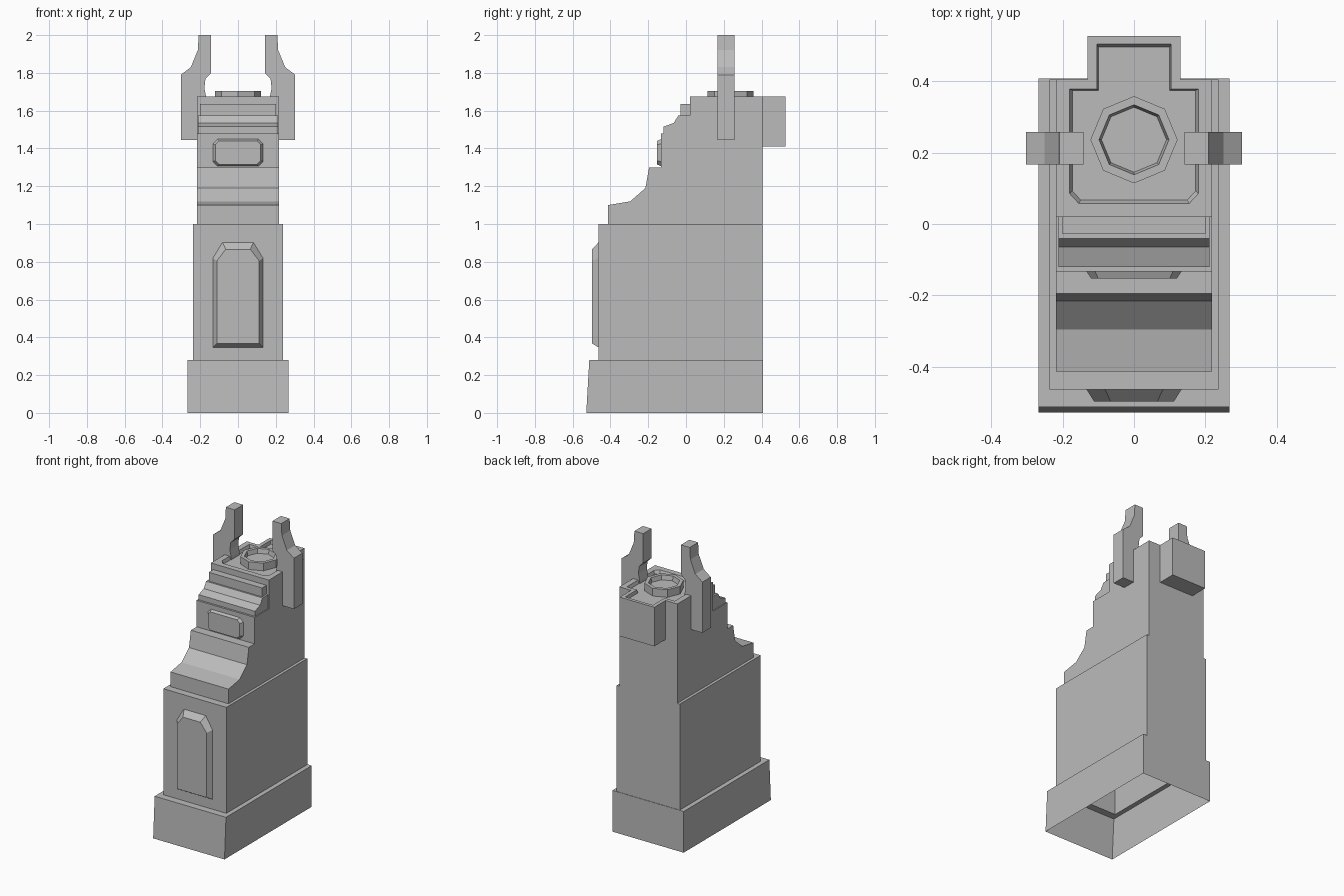
import bpy, bmesh, math

cube = bpy.data.objects.get("Cube")
if cube:
    bpy.data.objects.remove(cube, do_unlink=True)

stone = bpy.data.materials.new("grey_stone")
stone.use_nodes = True
GREY = (0.5, 0.5, 0.5, 1)
stone.diffuse_color = GREY
stone.node_tree.nodes["Principled BSDF"].inputs["Base Color"].default_value = GREY


def loft(name, loops, bottom=True):
    """Skin a stack of matching outlines and cap the ends."""
    bm = bmesh.new()
    rings = [[bm.verts.new(p) for p in loop] for loop in loops]
    for a, b in zip(rings, rings[1:]):
        for i in range(len(a)):
            j = (i + 1) % len(a)
            bm.faces.new((a[i], a[j], b[j], b[i]))
    if bottom:
        bm.faces.new(rings[0][::-1])
    bm.faces.new(rings[-1])
    bmesh.ops.recalc_face_normals(bm, faces=bm.faces)
    mesh = bpy.data.meshes.new(name)
    bm.to_mesh(mesh)
    bm.free()
    mesh.materials.append(stone)
    obj = bpy.data.objects.new(name, mesh)
    bpy.context.collection.objects.link(obj)
    return obj


def rect(x, front, back, z):
    return [(-x, front, z), (x, front, z), (x, back, z), (-x, back, z)]


def mirrored(half):
    """Close a right-hand half outline across the centre line."""
    return half + [(-u, v) for u, v in reversed(half)]


def slab(name, profile, width):
    """Side profile (y, z) extruded across x."""
    return loft(name, [[(x, y, z) for y, z in profile] for x in (-width, width)])


def panel(name, outer, inner, y_wall, y_face):
    """Raised front plate with bevelled rim."""
    return loft(name, [[(x, y_wall, z) for x, z in mirrored(outer)],
                       [(x, y_face, z) for x, z in mirrored(inner)]])


BACK, TOP = 0.405, 1.675

# Hollow plinth and lower body, open underneath
loft("plinth_and_body", [
    rect(0.268, -0.528, 0.408, 0), rect(0.268, -0.512, 0.408, 0.28),
    rect(0.237, -0.463, BACK, 0.28), rect(0.237, -0.463, BACK, 1.0)], bottom=False)

# Upper body with the curved, stepped front
shaft = slab("upper_body", [
    (BACK, 1.0), (-0.413, 1.0), (-0.413, 1.1), (-0.295, 1.12), (-0.215, 1.19),
    (-0.195, 1.3), (-0.133, 1.3), (-0.133, 1.48), (0.02, 1.48), (0.02, TOP), (BACK, TOP)], 0.218)
slab("cornice", [(0.03, 1.475), (-0.12, 1.475), (-0.12, 1.515), (-0.065, 1.535),
                 (-0.04, 1.575), (0.03, 1.575)], 0.212)
slab("top_step", [(0.03, 1.57), (-0.028, 1.57), (-0.028, 1.635), (0.03, 1.635)], 0.2)
bay = loft("rear_bay", [rect(0.13, BACK, 0.526, 1.41), rect(0.13, BACK, 0.526, TOP)])

# Shallow sunken floor running through the roof and rear bay
recess_outline = mirrored([(0.155, 0.058), (0.18, 0.085), (0.18, 0.378), (0.104, 0.378), (0.104, 0.504)])


def recess_loop(scale, z):
    return [(x * scale, 0.28 + (y - 0.28) * scale, z) for x, y in recess_outline]


cutter = loft("recess_cutter", [recess_loop(0.96, TOP - 0.022), recess_loop(1, TOP), recess_loop(1, TOP + 0.05)])
for obj in (shaft, bay):
    mod = obj.modifiers.new("recess", 'BOOLEAN')
    mod.operation, mod.solver, mod.object = 'DIFFERENCE', 'EXACT', cutter
    bpy.context.view_layer.update()
    cut = bpy.data.meshes.new_from_object(obj.evaluated_get(bpy.context.evaluated_depsgraph_get()))
    obj.modifiers.clear()
    obj.data = cut
bpy.data.objects.remove(cutter, do_unlink=True)


# Eight-sided rim with a sunken centre
def octagon(radius, z):
    return [(radius * math.sin(i * math.pi / 4), 0.236 + radius * math.cos(i * math.pi / 4), z) for i in range(8)]


loft("roof_ring", [octagon(0.122, TOP - 0.03), octagon(0.122, TOP + 0.03), octagon(0.098, TOP + 0.03),
                   octagon(0.091, TOP)])

# Raised front plates
panel("door_panel",
      [(0.135, 0.345), (0.135, 0.82), (0.083, 0.906)],
      [(0.112, 0.367), (0.112, 0.805), (0.065, 0.866)], -0.46, -0.497)
panel("upper_panel",
      [(0.11, 1.305), (0.135, 1.33), (0.135, 1.425), (0.11, 1.45)],
      [(0.1, 1.315), (0.12, 1.335), (0.12, 1.42), (0.1, 1.44)], -0.13, -0.153)

# Pair of upright side prongs
prong = [(0.205, 1.445), (0.303, 1.445), (0.303, 1.79), (0.25, 1.83), (0.213, 1.92), (0.208, 2.0),
         (0.142, 2.0), (0.142, 1.8), (0.172, 1.77), (0.178, 1.72), (0.168, 1.67), (0.168, 1.64), (0.205, 1.64)]
for side, s in (("left", 1), ("right", -1)):
    loft(side + "_prong", [[(s * x, y, z) for x, z in prong] for y in (0.167, 0.257)])
